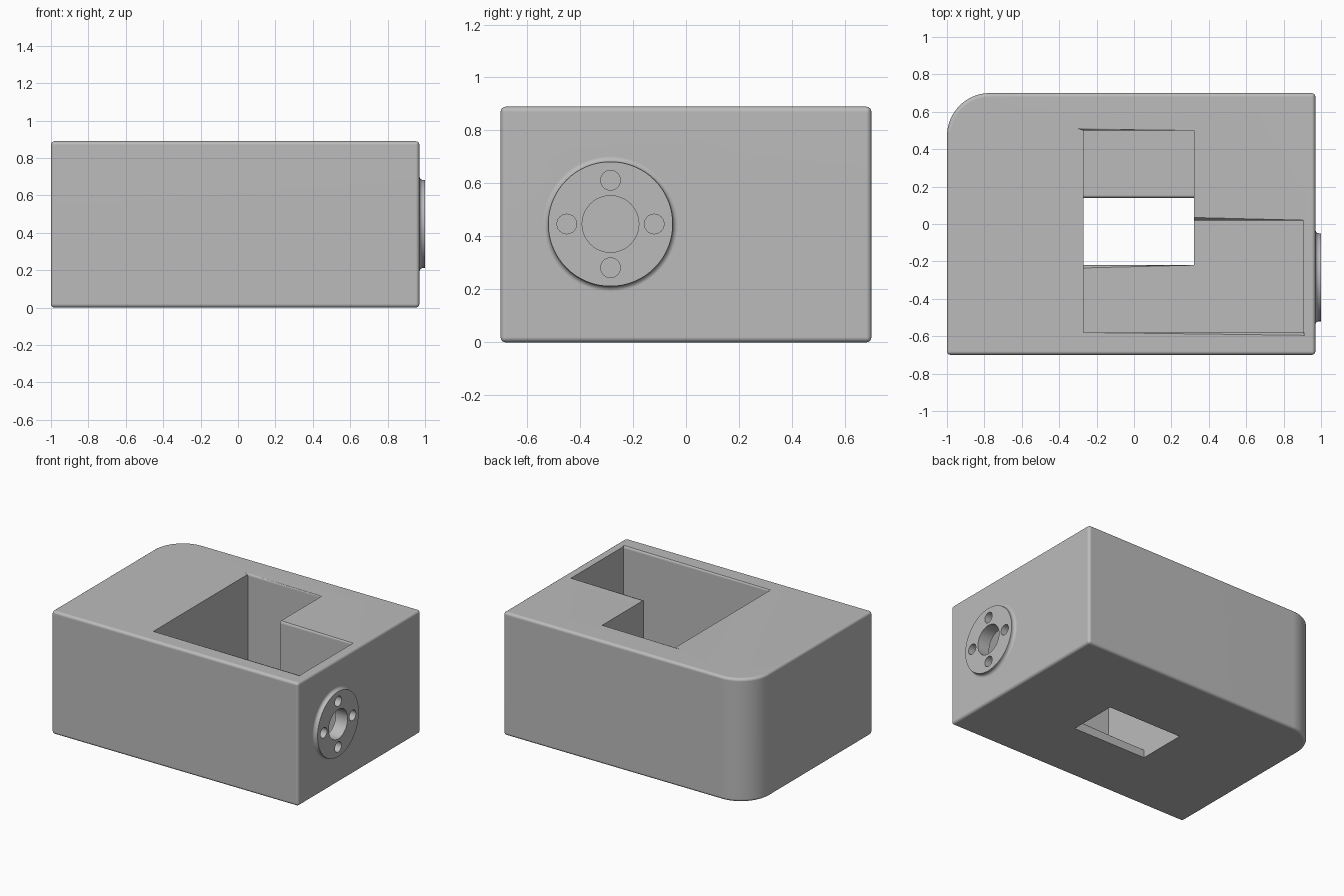
import bpy, bmesh, math
from mathutils import Matrix

if "Cube" in bpy.data.objects:
    bpy.data.objects.remove(bpy.data.objects["Cube"])

TOP, FLOOR, FILLET = 0.89, 0.065, 0.02
RIGHT_FACE = 0.97
BOSS_Y, BOSS_Z = -0.285, 0.447

grey = bpy.data.materials.new("plain grey")
grey.use_nodes = True
grey.diffuse_color = (0.5, 0.5, 0.5, 1)
grey.node_tree.nodes["Principled BSDF"].inputs["Base Color"].default_value = (0.5, 0.5, 0.5, 1)


def make_object(name, bm):
    bmesh.ops.recalc_face_normals(bm, faces=bm.faces)
    mesh = bpy.data.meshes.new(name)
    bm.to_mesh(mesh)
    bm.free()
    mesh.materials.append(grey)
    obj = bpy.data.objects.new(name, mesh)
    bpy.context.collection.objects.link(obj)
    return obj


def prism(name, outline, low, high):
    bm = bmesh.new()
    base = bm.faces.new([bm.verts.new((x, y, low)) for x, y in outline])
    up = bmesh.ops.extrude_face_region(bm, geom=[base])["geom"]
    bmesh.ops.translate(bm, vec=(0, 0, high - low),
                        verts=[v for v in up if isinstance(v, bmesh.types.BMVert)])
    return make_object(name, bm)


def rod(name, radius, y, z):
    """Cylinder along x that pierces the right wall."""
    bm = bmesh.new()
    place = Matrix.Translation((RIGHT_FACE, y, z)) @ Matrix.Rotation(math.pi / 2, 4, "Y")
    bmesh.ops.create_cone(bm, cap_ends=True, segments=48, radius1=radius,
                          radius2=radius, depth=0.3, matrix=place)
    return make_object(name, bm)


def apply(obj, mod):
    bpy.ops.object.select_all(action="DESELECT")
    obj.select_set(True)
    bpy.context.view_layer.objects.active = obj
    bpy.ops.object.modifier_apply(modifier=mod.name)


def combine(obj, tool, operation):
    mod = obj.modifiers.new(operation, "BOOLEAN")
    mod.operation, mod.solver, mod.object = operation, "EXACT", tool
    apply(obj, mod)
    bpy.data.objects.remove(tool)


# Housing block with one large rounded corner and small fillets on its edges
CORNER = 0.23
outline = [(-1, -0.7), (RIGHT_FACE, -0.7), (RIGHT_FACE, 0.7)]
for i in range(17):
    a = math.pi / 2 * (1 + i / 16)
    outline.append((-1 + CORNER + CORNER * math.cos(a), 0.7 - CORNER + CORNER * math.sin(a)))
housing = prism("housing", outline, 0, TOP)
bevel = housing.modifiers.new("fillet", "BEVEL")
bevel.width, bevel.segments = FILLET, 4
bevel.limit_method, bevel.angle_limit = "ANGLE", math.radians(40)
apply(housing, bevel)

# L-shaped pocket and the window through its floor
pocket = [(-0.27, -0.58), (0.905, -0.58), (0.905, 0.02), (0.32, 0.02), (0.32, 0.5), (-0.27, 0.5)]
combine(housing, prism("pocket_cutter", pocket, FLOOR, TOP + 0.2), "DIFFERENCE")
window = [(-0.27, -0.22), (0.32, -0.22), (0.32, 0.14), (-0.27, 0.14)]
combine(housing, prism("window_cutter", window, -0.2, 0.3), "DIFFERENCE")

# Round the pocket and window edges that run left to right
bm = bmesh.new()
bm.from_mesh(housing.data)
bmesh.ops.dissolve_limit(bm, angle_limit=0.001, verts=bm.verts, edges=bm.edges)


def is_rim(edge):
    a, b = (v.co for v in edge.verts)
    if abs(a.y - b.y) > 1e-4 or abs(a.z - b.z) > 1e-4:
        return False
    on_top = abs(a.z - TOP) < 1e-3 and abs(a.y) < 0.6
    on_floor = abs(a.z - FLOOR) < 1e-3 and -0.25 < a.y < 0.2 and a.y != 0.02 and max(a.x, b.x) < 0.33
    return on_top or on_floor


rims = [e for e in bm.edges if len(e.link_faces) == 2 and e.calc_face_angle() > 1 and is_rim(e)]
bmesh.ops.bevel(bm, geom=rims, offset=0.015, segments=3, profile=0.5, affect="EDGES")
bm.to_mesh(housing.data)
bm.free()

# Round boss on the right wall with a concave fillet at its foot
BOSS_R = 0.235
profile = [(0.94, 0), (0.94, BOSS_R + FILLET)]
for i in range(6):
    a = math.pi / 2 * i / 5
    profile.append((RIGHT_FACE + FILLET * (1 - math.cos(a)), BOSS_R + FILLET * (1 - math.sin(a))))
profile += [(1, BOSS_R), (1, 0)]
bm = bmesh.new()
verts = [bm.verts.new((x, BOSS_Y + r, BOSS_Z)) for x, r in profile]
edges = [bm.edges.new(pair) for pair in zip(verts, verts[1:])]
bmesh.ops.spin(bm, geom=verts + edges, cent=(0, BOSS_Y, BOSS_Z), axis=(1, 0, 0),
               angle=math.tau, steps=64)
bmesh.ops.remove_doubles(bm, verts=bm.verts, dist=1e-4)
combine(housing, make_object("boss", bm), "UNION")

# Shaft hole and four bolt holes
combine(housing, rod("shaft_cutter", 0.107, BOSS_Y, BOSS_Z), "DIFFERENCE")
for i in range(4):
    a = math.pi / 2 * i
    hole = rod("bolt_cutter", 0.037, BOSS_Y + 0.165 * math.cos(a), BOSS_Z + 0.165 * math.sin(a))
    combine(housing, hole, "DIFFERENCE")

# Smooth fillets, flat walls
bpy.ops.object.select_all(action="DESELECT")
housing.select_set(True)
bpy.context.view_layer.objects.active = housing
bpy.ops.object.shade_smooth_by_angle(angle=math.radians(35))
weighted = housing.modifiers.new("flat_walls", "WEIGHTED_NORMAL")
weighted.keep_sharp = True
